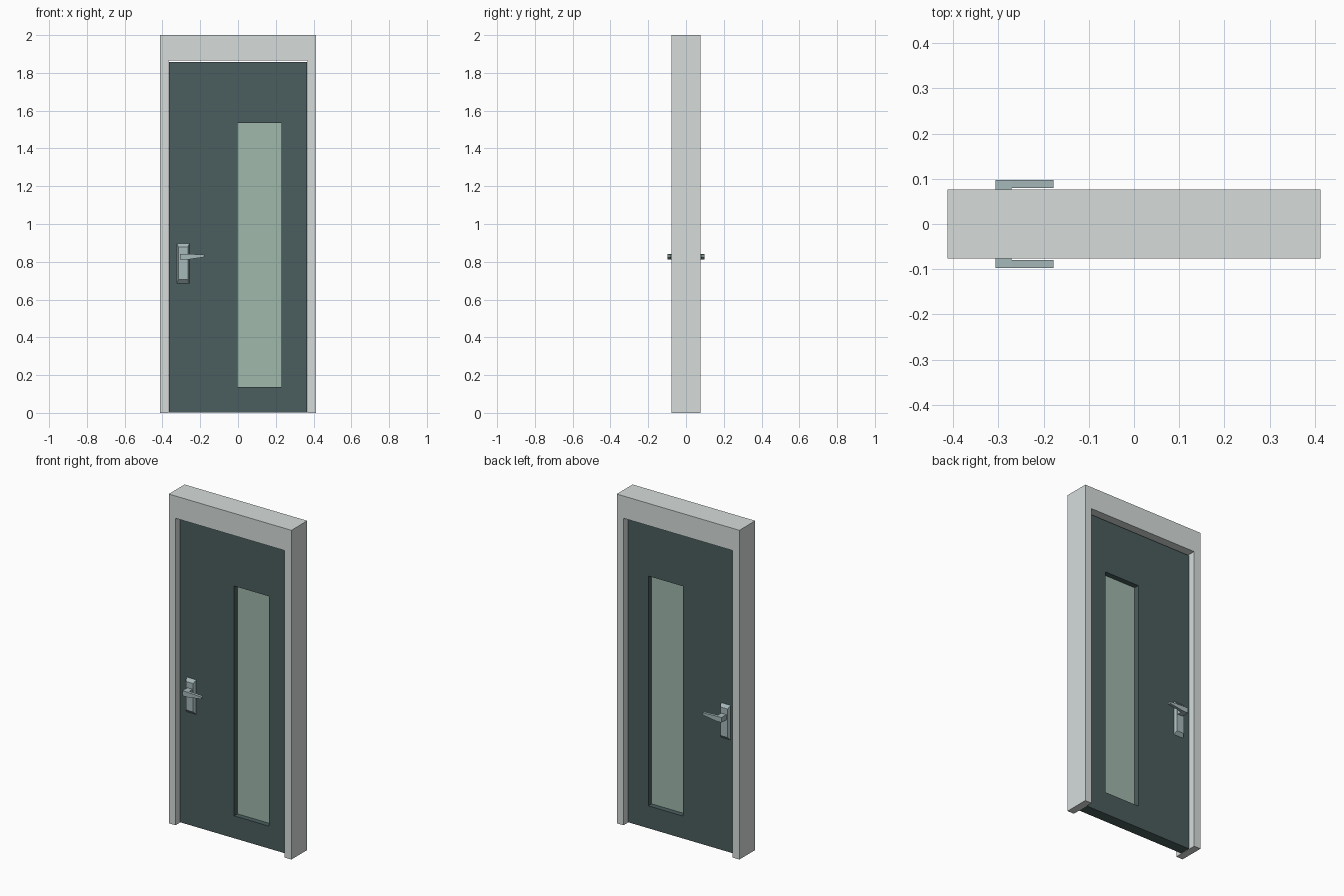
import bpy, bmesh

if "Cube" in bpy.data.objects:
    bpy.data.objects.remove(bpy.data.objects["Cube"])


def finish(name, bm, color, mirror_y=False):
    bmesh.ops.recalc_face_normals(bm, faces=bm.faces)
    mesh = bpy.data.meshes.new(name)
    bm.to_mesh(mesh)
    bm.free()
    obj = bpy.data.objects.new(name, mesh)
    bpy.context.collection.objects.link(obj)
    mesh.materials.append(color)
    if mirror_y:
        mod = obj.modifiers.new("both_sides", 'MIRROR')
        mod.use_axis = (False, True, False)
        mod.use_mirror_merge = False
    return obj


def material(name, rgb):
    mat = bpy.data.materials.new(name)
    mat.diffuse_color = (*rgb, 1)
    mat.use_nodes = True
    mat.node_tree.nodes["Principled BSDF"].inputs["Base Color"].default_value = mat.diffuse_color
    return mat


def rect(x0, x1, z0, z1):
    return [(x0, z0), (x1, z0), (x1, z1), (x0, z1)]


def loft(name, front, y0, back, y1, color, mirror_y=False):
    """Solid between two XZ outlines with equal point counts."""
    bm = bmesh.new()
    a = [bm.verts.new((x, y0, z)) for x, z in front]
    b = [bm.verts.new((x, y1, z)) for x, z in back]
    bm.faces.new(a)
    bm.faces.new(b)
    for i in range(len(a)):
        j = (i + 1) % len(a)
        bm.faces.new((a[i], a[j], b[j], b[i]))
    return finish(name, bm, color, mirror_y)


def ring(name, outer, inner, y0, y1, color):
    """Panel with a rectangular through-opening."""
    bm = bmesh.new()
    o = [bm.verts.new((x, y0, z)) for x, z in outer]
    n = [bm.verts.new((x, y0, z)) for x, z in inner]
    faces = [bm.faces.new((o[i], o[(i + 1) % 4], n[(i + 1) % 4], n[i])) for i in range(4)]
    ext = bmesh.ops.extrude_face_region(bm, geom=faces, use_keep_orig=True)
    new = [v for v in ext["geom"] if isinstance(v, bmesh.types.BMVert)]
    bmesh.ops.translate(bm, verts=new, vec=(0, y1 - y0, 0))
    return finish(name, bm, color)


frame_color = material("pale_frame", (0.67, 0.72, 0.71))
door_color = material("dark_panel", (0.07, 0.11, 0.11))
glass_color = material("green_glass", (0.35, 0.48, 0.41))
metal_color = material("handle_metal", (0.38, 0.48, 0.49))

# Surround: two jambs and a deep header in one U outline
W, J, H = 0.412, 0.367, 1.865
surround = [(-W, 0), (-J, 0), (-J, H), (J, H), (J, 0), (W, 0), (W, 2), (-W, 2)]
loft("door_frame", surround, -0.076, surround, 0.076, frame_color)

# Door leaf with tall window opening
window = rect(-0.003, 0.23, 0.138, 1.534)
ring("door_leaf", rect(-0.366, 0.366, 0.002, 1.858), window, -0.033, 0.033, door_color)

# Thin pane in the middle of the leaf
loft("window_pane", window, -0.001, window, 0.001, glass_color)

# Handles on both faces: chamfered plate, neck and tapered lever
loft("handle_plate", rect(-0.315, -0.266, 0.705, 0.878), -0.05,
     rect(-0.323, -0.258, 0.686, 0.896), -0.033, metal_color, True)
neck = rect(-0.306, -0.271, 0.811, 0.842)
loft("handle_neck", neck, -0.08, neck, -0.049, metal_color, True)
lever = [(-0.306, 0.811), (-0.271, 0.811), (-0.178, 0.825),
         (-0.178, 0.837), (-0.271, 0.842), (-0.306, 0.842)]
loft("handle_lever", lever, -0.097, lever, -0.08, metal_color, True)
